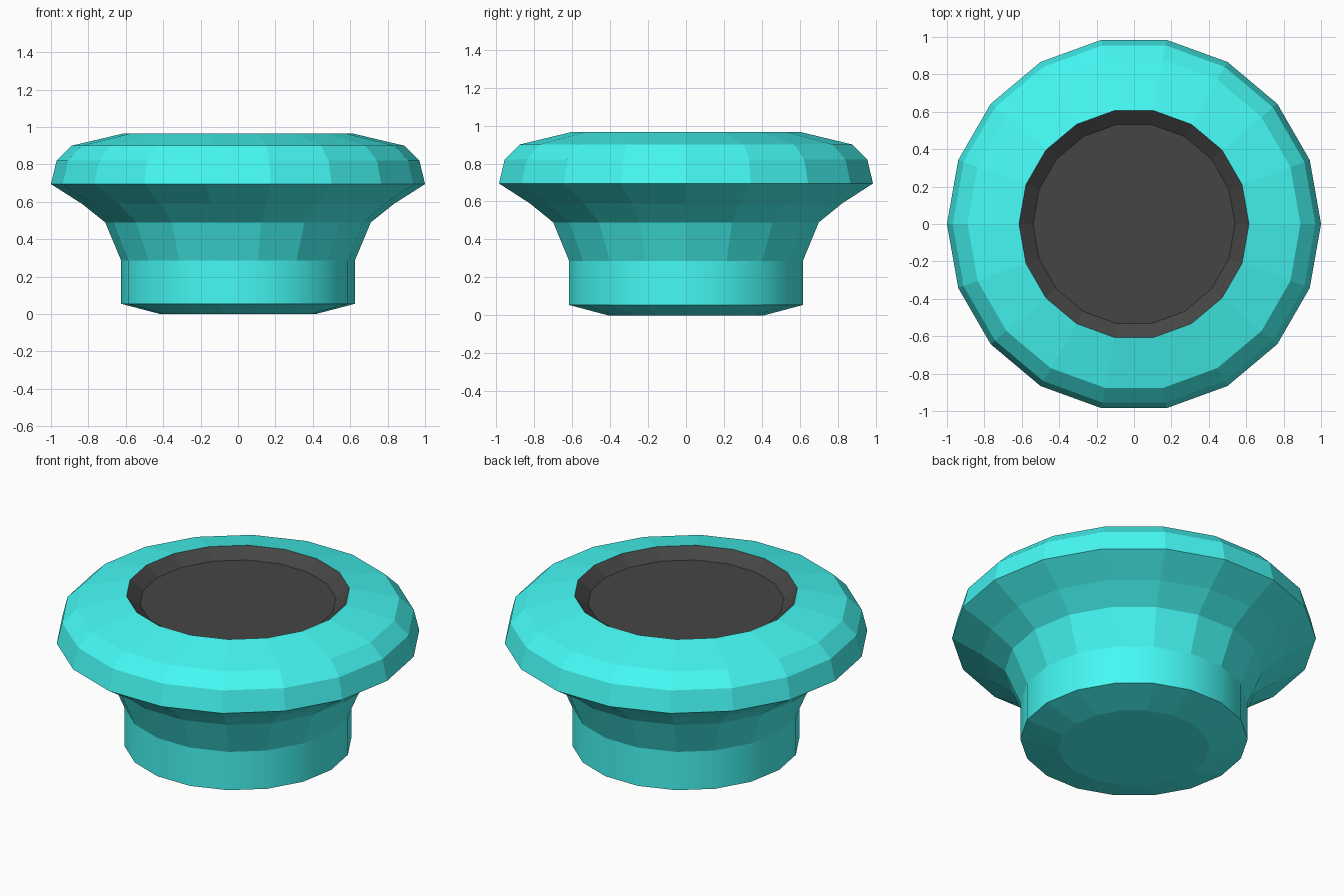
import bpy, bmesh
from math import cos, sin, tau

if "Cube" in bpy.data.objects:
    bpy.data.objects.remove(bpy.data.objects["Cube"])

SIDES = 18


def material(name, rgb):
    m = bpy.data.materials.new(name)
    m.diffuse_color = (*rgb, 1)
    m.use_nodes = True
    m.node_tree.nodes["Principled BSDF"].inputs["Base Color"].default_value = m.diffuse_color
    return m


def lathe(name, profile, mat, smooth=False):
    """Revolve (radius, z) points around z; radius 0 closes to a single point."""
    bm = bmesh.new()
    rings = []
    for r, z in profile:
        if r == 0:
            rings.append([bm.verts.new((0, 0, z))] * SIDES)
        else:
            rings.append([bm.verts.new((r * cos(tau * i / SIDES), r * sin(tau * i / SIDES), z))
                          for i in range(SIDES)])
    for a, b in zip(rings, rings[1:]):
        for i in range(SIDES):
            j = (i + 1) % SIDES
            quad = list(dict.fromkeys((a[i], a[j], b[j], b[i])))
            bm.faces.new(quad).smooth = smooth
    mesh = bpy.data.meshes.new(name)
    bm.to_mesh(mesh)
    bm.free()
    mesh.materials.append(mat)
    obj = bpy.data.objects.new(name, mesh)
    bpy.context.collection.objects.link(obj)
    return obj


teal = material("teal", (0.06, 0.95, 0.91))
black = material("black", (0.06, 0.06, 0.06))

# Chamfered underside
lathe("base_bottom", [(0, 0), (0.415, 0), (0.625, 0.055)], teal)

# Straight, smooth-shaded stem
lathe("stem", [(0.625, 0.055), (0.625, 0.287)], teal, smooth=True)

# Flared, faceted head
lathe("flared_head", [(0.625, 0.287), (0.71, 0.49), (0.835, 0.59), (1.0, 0.695),
                      (0.97, 0.82), (0.89, 0.90), (0.615, 0.965)], teal)

# Slightly dished black top
lathe("top_inset", [(0.615, 0.965), (0.54, 0.91), (0, 0.91)], black)
